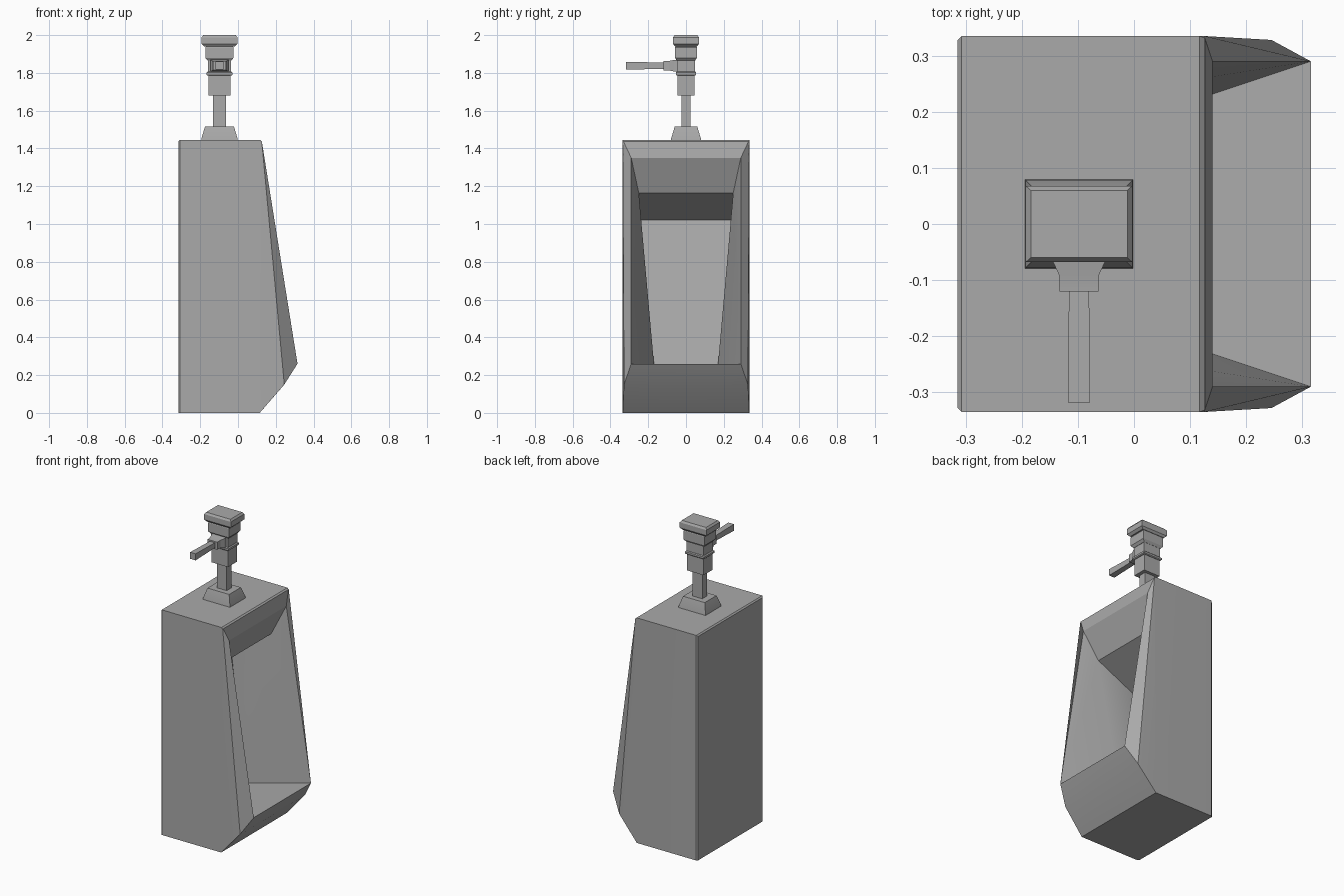
import bpy, bmesh, math
from mathutils import Vector

cube = bpy.data.objects.get("Cube")
if cube:
    bpy.data.objects.remove(cube, do_unlink=True)

# One plain grey for everything
grey = bpy.data.materials.new("grey_ceramic")
grey.use_nodes = True
COLOUR = (0.4, 0.4, 0.4, 1)
grey.diffuse_color = COLOUR
grey.node_tree.nodes["Principled BSDF"].inputs["Base Color"].default_value = COLOUR


def finish(bm, name, angle):
    bmesh.ops.recalc_face_normals(bm, faces=bm.faces)
    mesh = bpy.data.meshes.new(name)
    bm.to_mesh(mesh)
    bm.free()
    mesh.materials.append(grey)
    obj = bpy.data.objects.new(name, mesh)
    bpy.context.collection.objects.link(obj)
    bpy.ops.object.select_all(action='DESELECT')
    obj.select_set(True)
    bpy.context.view_layer.objects.active = obj
    bpy.ops.object.shade_smooth_by_angle(angle=math.radians(angle))
    return obj


def stack(name, rings, origin, axis='Z'):
    """Rectangular rings (distance, half width, half depth) joined into a closed solid."""
    bm = bmesh.new()
    last = None
    for d, a, b in rings:
        ring = []
        for sa, sb in ((-1, -1), (1, -1), (1, 1), (-1, 1)):
            p = (sa * a, sb * b, d) if axis == 'Z' else (sa * a, -d, sb * b)
            ring.append(bm.verts.new(Vector(origin) + Vector(p)))
        if last:
            for i in range(4):
                j = (i + 1) % 4
                bm.faces.new((last[i], last[j], ring[j], ring[i]))
        else:
            bm.faces.new(ring[::-1])
        last = ring
    bm.faces.new(last)
    return finish(bm, name, 20)


# Basin: points of the +y half, mirrored to the other side
HALF = {
    "back_low": (-.315, .335, 0), "back_top": (-.315, .335, 1.445),
    "front_low": (.115, .335, 0), "front_top": (.125, .335, 1.445),
    "lip": (.245, .328, .15), "lip_mid": (.235, .17, .138),
    "rim_low": (.315, .29, .26), "rim_top": (.14, .29, 1.35),
    "hood": (.06, .25, 1.165), "recess": (-.22, .24, 1.02),
    "floor": (-.06, .165, .207),
}
SIDE_FACES = [
    "back_low front_low front_top back_top", "front_low lip front_top",
    "lip rim_low rim_top front_top", "rim_low lip lip_mid", "lip front_low lip_mid",
    "rim_top rim_low hood", "rim_low floor hood", "floor recess hood",
]
# Faces that span the middle follow one another around the section
SECTION = ["back_low", "back_top", "front_top", "rim_top", "hood", "recess",
           "floor", "rim_low", "lip_mid", "front_low", "back_low"]

bm = bmesh.new()
left = {n: bm.verts.new(p) for n, p in HALF.items()}
right = {n: bm.verts.new((x, -y, z)) for n, (x, y, z) in HALF.items()}
for names in SIDE_FACES:
    for side in (left, right):
        bm.faces.new([side[n] for n in names.split()])
for a, b in zip(SECTION, SECTION[1:]):
    bm.faces.new((left[a], left[b], right[b], right[a]))
bmesh.ops.recalc_face_normals(bm, faces=bm.faces)

# Narrow chamfers on the back corners and the top front and back edges
soft = []
for e in bm.edges:
    p, q = (v.co for v in e.verts)
    upright = abs(p.z - q.z) > 1 and max(p.x, q.x) < -.3
    across = abs(p.y - q.y) > .6 and min(p.z, q.z) > 1.44
    if upright or across:
        soft.append(e)
bmesh.ops.bevel(bm, geom=soft, offset=.008, segments=1, affect='EDGES')
finish(bm, "basin", 20)

# Flush valve tower
C = (-.098, 0, 0)
stack("valve_flange", [(1.44, .097, .08), (1.455, .095, .078), (1.515, .077, .06)], C)
stack("supply_stem", [(1.5, .035, .025), (1.69, .035, .025)], C)
stack("valve_body", [(1.68, .058, .045), (1.79, .058, .045)], C)
stack("valve_ring", [(1.785, .062, .048), (1.79, .068, .053), (1.802, .068, .053),
                     (1.807, .062, .048)], C)
stack("valve_neck", [(1.8, .06, .047), (1.88, .06, .047)], C)
stack("valve_collar", [(1.865, .062, .048), (1.88, .075, .058), (1.935, .075, .058),
                       (1.945, .068, .052)], C)
stack("valve_cap", [(1.94, .08, .058), (1.953, .095, .068), (1.988, .095, .068),
                    (2.0, .086, .06)], C)

# Handle reaching out towards the front
H = (-.098, 0, 1.838)
stack("handle_socket", [(.04, .047, .033), (.066, .047, .03), (.09, .036, .025),
                        (.12, .035, .024)], H, 'Y')
stack("handle_lever", [(.11, .018, .016), (.27, .019, .02), (.318, .02, .021)], H, 'Y')
